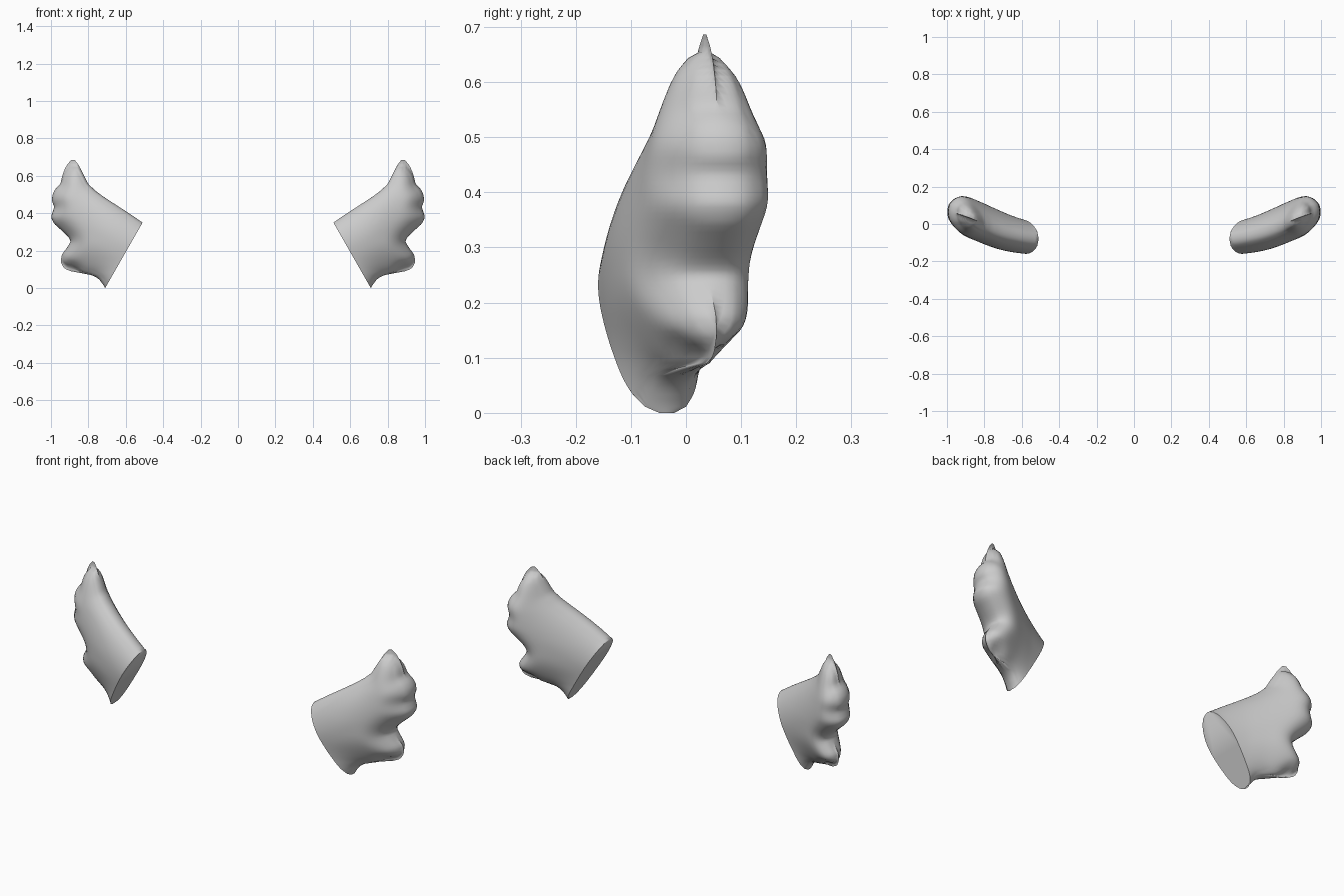
import bpy, bmesh, math
from mathutils import Vector

if "Cube" in bpy.data.objects:
    bpy.data.objects.remove(bpy.data.objects["Cube"])

# Silhouette of one hand in front view: (height z, x)
OUTER = [(0, .71), (.02, .722), (.05, .745), (.073, .785), (.08, .83), (.085, .89),
         (.105, .93), (.14, .948), (.18, .942), (.215, .915), (.25, .893), (.275, .908),
         (.31, .945), (.345, .985), (.38, 1.0), (.41, .99), (.435, .982), (.465, .995),
         (.5, .992), (.53, .977), (.555, .95), (.6, .94), (.64, .925), (.67, .907), (.686, .887)]
CUFF = [(0, .71), (.35, .51)]
UPPER = [(.35, .51), (.40, .583), (.44, .645), (.487, .717), (.52, .762), (.556, .80),
         (.615, .83), (.66, .853), (.686, .874)]
MID = [(.5, -.083), (.61, -.065), (.71, -.037), (.8, 0), (.9, .043), (1.0, .07)]  # x -> middle y
THICK = [(.5, .093), (.61, .096), (.75, .108), (.92, .112), (1.0, .10)]           # x -> half thickness
TAPER = [(0, 1), (.07, .85), (.12, .85), (.22, .97), (.3, 1), (.5, .98), (.58, .88), (.69, .72)]
COLS = 26
LEVELS = [min(i * .35 / 31, .686) for i in range(62)]


def lerp(table, v):
    for (a, p), (b, q) in zip(table, table[1:]):
        if v <= b:
            return p + (q - p) * max(0, v - a) / (b - a)
    return table[-1][1]


def soft(table, v, w):
    return sum(lerp(table, v + w * t) for t in (-1, -.5, 0, .5, 1)) / 5


right = [soft(OUTER, z, .008) for z in LEVELS]
left = [lerp(CUFF + UPPER[1:], z) for z in LEVELS]


def segments(points):
    return [(a, b - a, max((b - a).length_squared, 1e-12)) for a, b in zip(points, points[1:])]


# Broadly rounded rims (palm sides) and blunt rims (finger and thumb ends)
r_pts = [Vector(p) for p in zip(LEVELS, right)]
l_pts = [Vector(p) for p in zip(LEVELS, left)][31:]
broad = segments(r_pts[:9]) + segments(l_pts + [r_pts[-1]])
blunt = segments(r_pts[8:])


def distance(segs, p):
    best = 9
    for a, d, n in segs:
        t = min(1, max(0, (p - a).dot(d) / n))
        best = min(best, (a + d * t - p).length_squared)
    return math.sqrt(best)


def dome(z, x):
    p = Vector((z, x))
    d1, d2 = distance(broad, p), distance(blunt, p)
    k1, k2 = max(0, 1 - d1 / .18), max(0, 1 - d2 / .10)
    k = min(1, (k1 ** 3 + k2 ** 3) ** (1 / 3))
    return math.sqrt(1 - k * k), min(d1, d2)


def half_thickness(z, x):
    h, d = dome(z, x)
    if d > 1e-5:                       # soften the interior, keep the rim
        ring = [dome(z + .022 * math.sin(a), x + .022 * math.cos(a))[0]
                for a in (i * math.pi / 3 for i in range(6))]
        m = min(1, d / .05)
        h += ((h + sum(ring)) / 7 - h) * m
    return h * soft(THICK, x, .05) * soft(TAPER, z, .03)


# Sample the hand once: rows of (x, middle y, half thickness, z)
grid = []
for z, a, b in zip(LEVELS, left, right):
    xs = [a + (b - a) * (1 - math.cos(math.pi * j / COLS)) / 2 for j in range(COLS + 1)]
    grid.append([(x, soft(MID, x, .05), half_thickness(z, x), z) for x in xs])


def hand(name, side):
    bm = bmesh.new()
    front, back = [[[bm.verts.new((side * x, y + s * h, z)) for x, y, h, z in row]
                    for row in grid] for s in (-1, 1)]
    for sheet in (front, back):
        for r, q in zip(sheet, sheet[1:]):
            for j in range(COLS):
                bm.faces.new((r[j], r[j + 1], q[j + 1], q[j]))
    # Flat wrist cap
    rim = [r[0] for r in front[:32]] + [r[0] for r in back[30:0:-1]]
    bm.faces.new(rim)
    bmesh.ops.remove_doubles(bm, verts=bm.verts[:], dist=.0004)
    bmesh.ops.recalc_face_normals(bm, faces=bm.faces[:])
    mesh = bpy.data.meshes.new(name)
    bm.to_mesh(mesh)
    bm.free()
    ob = bpy.data.objects.new(name, mesh)
    bpy.context.collection.objects.link(ob)
    bpy.ops.object.select_all(action='DESELECT')
    ob.select_set(True)
    bpy.context.view_layer.objects.active = ob
    bpy.ops.object.shade_smooth_by_angle(angle=math.radians(65))


hand("right_hand", 1)
hand("left_hand", -1)
